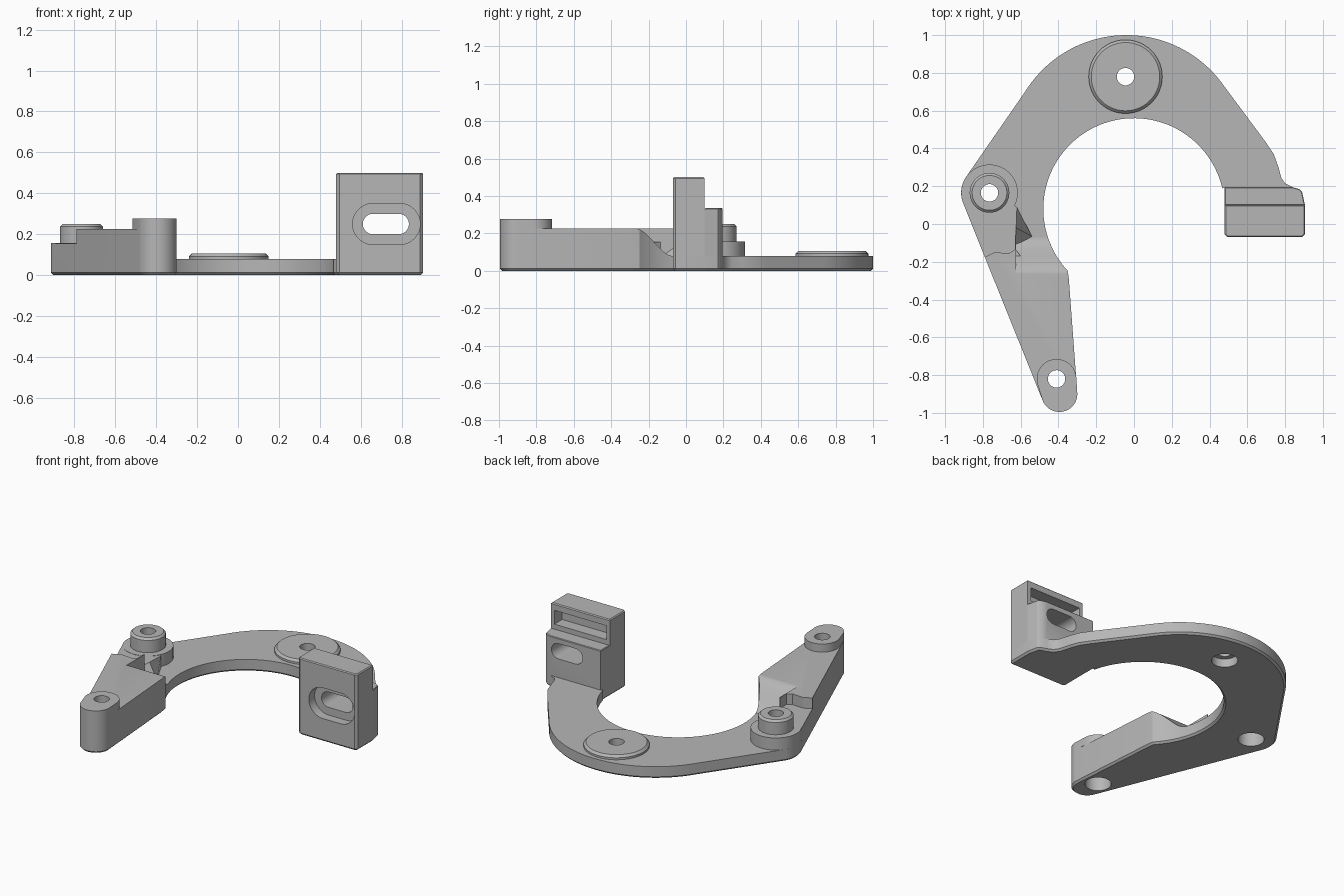
import bpy, bmesh
from math import cos, sin, radians

cube = bpy.data.objects.get("Cube")
if cube:
    bpy.data.objects.remove(cube, do_unlink=True)

grey = bpy.data.materials.new("cast_grey")
grey.use_nodes = True
grey.diffuse_color = (0.47, 0.47, 0.47, 1)
grey.node_tree.nodes["Principled BSDF"].inputs["Base Color"].default_value = (0.47, 0.47, 0.47, 1)

AXES = {
    "z": lambda a, b, c: (a, b, c),
    "y": lambda a, b, c: (a, c, b),
    "x": lambda a, b, c: (c, a, b),
}


def arc(center, r, start, end, n=24):
    """Points on an arc, angles in degrees."""
    angles = [radians(start + (end - start) * i / n) for i in range(n + 1)]
    return [(center[0] + r * cos(t), center[1] + r * sin(t)) for t in angles]


def circle(center, r):
    return arc(center, r, 0, 360, 48)[:-1]


def stadium(x0, x1, z, r):
    return arc((x1 - r, z), r, -90, 90) + arc((x0 + r, z), r, 90, 270)


def prism(name, outline, low, high, axis="z", top=0, bottom=0):
    """Extrude an outline along an axis, with optional chamfered ends."""
    bm = bmesh.new()
    place = AXES[axis]
    rings = [[bm.verts.new(place(a, b, h)) for a, b in outline] for h in (low, high)]
    caps = [bm.faces.new(ring) for ring in rings]
    n = len(outline)
    for i in range(n):
        j = (i + 1) % n
        bm.faces.new((rings[0][i], rings[0][j], rings[1][j], rings[1][i]))
    bmesh.ops.recalc_face_normals(bm, faces=bm.faces)
    end_edges = [list(cap.edges) for cap in caps]
    for edges, size in zip(end_edges, (bottom, top)):
        if size:
            bmesh.ops.bevel(bm, geom=edges, offset=size, segments=1, affect="EDGES")
    mesh = bpy.data.meshes.new(name)
    bm.to_mesh(mesh)
    bm.free()
    mesh.materials.append(grey)
    obj = bpy.data.objects.new(name, mesh)
    bpy.context.collection.objects.link(obj)
    return obj


def cut(parts, cutter):
    """Subtract a cutter from each part, then discard it."""
    cutter.hide_render = True
    for part in parts:
        mod = part.modifiers.new("cut", "BOOLEAN")
        mod.operation = "DIFFERENCE"
        mod.solver = "EXACT"
        mod.object = cutter
        bpy.context.view_layer.update()
        evaluated = part.evaluated_get(bpy.context.evaluated_depsgraph_get())
        mesh = bpy.data.meshes.new_from_object(evaluated)
        part.modifiers.clear()
        part.data = mesh
    bpy.data.objects.remove(cutter, do_unlink=True)


RING, RING_R = (0, 0.08), 0.48
PIVOT, PAD, TIP = (-0.765, 0.165), (-0.045, 0.78), (-0.41, -0.82)
PLATE_TOP, LEDGE_TOP, ARM_TOP = 0.078, 0.155, 0.225

# Base plate with open ring and arm footprint
tip_round = arc((-0.395, -0.9), 0.095, 202, 362)
bracket_side = [(0.905, 0.10), (0.89, 0.17), (0.875, 0.185), (0.84, 0.195)]
outline = [(0.48, -0.055), (0.495, -0.07), (0.89, -0.07), (0.905, -0.055)]
outline += bracket_side + [(0.80, 0.215), (0.78, 0.245), (0.765, 0.3), (0.74, 0.37), (0.70, 0.43)]
outline += arc((-0.04, 0.37), 0.63, 35, 148, 48)
outline += arc(PIVOT, 0.15, 148, 202)
outline += tip_round + [(-0.345, -0.29)]
outline += arc(RING, RING_R, 223, 13, 72) + [(0.48, 0.195)]
plate = prism("base_plate", outline, 0, PLATE_TOP, bottom=0.012)

# Raised arm with a curved ramp down to the plate
arm_outline = [(-0.79, -0.175)] + tip_round + [(-0.345, -0.29)]
arm_outline += arc(RING, RING_R, 223, 198, 12)
arm_outline += [(-0.63, -0.07), (-0.63, -0.135), (-0.66, -0.155), (-0.74, -0.15)]
arm = prism("arm", arm_outline, PLATE_TOP, ARM_TOP)
ramp = []
for i in range(17):
    t = i / 16
    drop = t * t * (3 - 2 * t)
    ramp.append((-0.27 + 0.2 * t, ARM_TOP + 0.001 - drop * (ARM_TOP - PLATE_TOP)))
ramp += [(0.2, PLATE_TOP + 0.001), (0.2, 0.4), (-0.27, 0.4)]
cut([arm], prism("ramp_cutter", ramp, -0.625, -0.2, "x"))

# Ledge joining the arm to the pivot boss, with a sloped inner gusset
ledge_outline = [(-0.904, 0.109), (-0.79, -0.175), (-0.74, -0.16), (-0.6, -0.17),
                 (-0.63, -0.13), (-0.62, 0.09), (-0.7, 0.14)]
ledge = prism("arm_ledge", ledge_outline, PLATE_TOP, LEDGE_TOP)
gusset = prism("ledge_gusset", [(-0.62, 0.09), (-0.63, -0.13), (-0.54, -0.065)], PLATE_TOP, LEDGE_TOP)
for v in gusset.data.vertices:
    if v.co.z > 0.1 and v.co.x > -0.6:
        v.co.x, v.co.y = -0.624, -0.02

# Bosses and round pad
tip_boss = prism("arm_tip_boss", arc(TIP, 0.105, 0, 202) + tip_round, ARM_TOP, 0.278)
pivot_base = prism("pivot_boss_base", circle(PIVOT, 0.15), PLATE_TOP, 0.157)
pivot_top = prism("pivot_boss_top", circle(PIVOT, 0.105), 0.157, 0.25, top=0.013)
pad = prism("round_pad", circle(PAD, 0.195), PLATE_TOP, 0.105, top=0.014)

# Bolt holes with counterbores underneath
for center, depth, parts in (
    (PAD, 0.055, [plate, pad]),
    (PIVOT, 0.17, [plate, ledge, pivot_base, pivot_top]),
    (TIP, 0.19, [plate, arm, tip_boss]),
):
    cut(parts, prism("hole_cutter", circle(center, 0.046), -0.1, 0.4))
    cut(parts, prism("counterbore_cutter", circle(center, 0.078), -0.1, depth))

# Upright bracket: tall front slab and lower rear step
slab_outline = [(0.48, -0.055), (0.495, -0.07), (0.89, -0.07), (0.905, -0.055), (0.905, 0.10), (0.48, 0.10)]
slab = prism("bracket_slab", slab_outline, PLATE_TOP, 0.5, top=0.006)
step = prism("bracket_step", bracket_side + [(0.48, 0.195), (0.48, 0.10)], PLATE_TOP, 0.335, top=0.004)
cut([slab, step], prism("slot_cutter", stadium(0.61, 0.835, 0.25, 0.05), -0.3, 0.4, "y"))
cut([slab], prism("slot_recess_cutter", stadium(0.56, 0.89, 0.25, 0.1), -0.2, -0.01, "y"))
window = [(0.505, 0.365), (0.88, 0.365), (0.88, 0.455), (0.505, 0.455)]
cut([slab], prism("rear_pocket_cutter", window, 0.02, 0.3, "y"))

# Smooth round walls, keep edges crisp
bpy.ops.object.select_all(action="DESELECT")
built = [plate, arm, ledge, gusset, tip_boss, pivot_base, pivot_top, pad, slab, step]
for obj in built:
    obj.select_set(True)
bpy.context.view_layer.objects.active = plate
bpy.ops.object.shade_smooth_by_angle(angle=radians(30))
